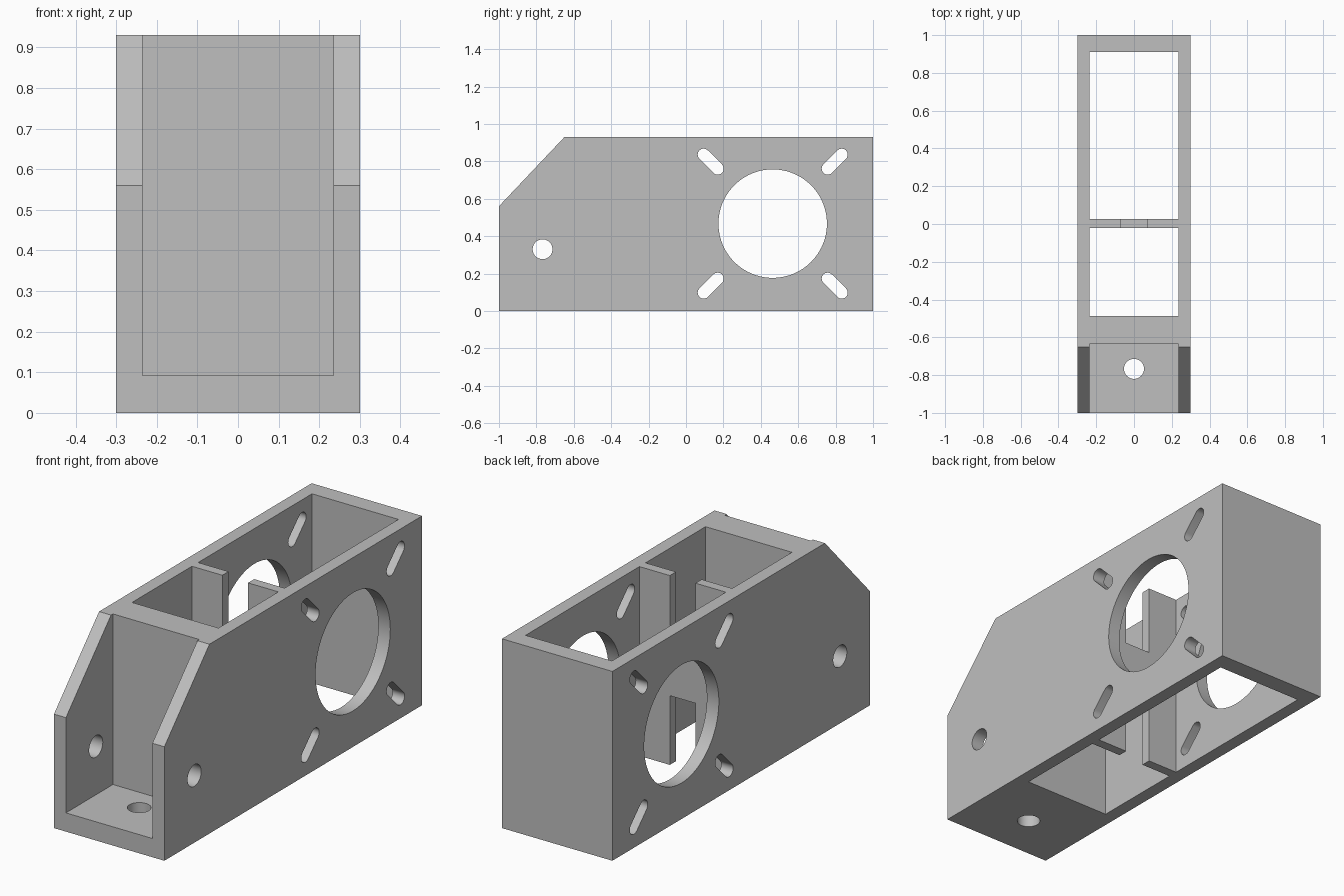
import bpy, bmesh
from math import sin, cos, pi, radians, atan2

default = bpy.data.objects.get("Cube")
if default:
    bpy.data.objects.remove(default, do_unlink=True)

GREY = (0.52, 0.52, 0.52, 1.0)
mat = bpy.data.materials.new("plain grey")
mat.use_nodes = True
mat.diffuse_color = GREY
mat.node_tree.nodes["Principled BSDF"].inputs["Base Color"].default_value = GREY


def prism(name, outline, axis, start, end):
    """Extrude a 2D outline along one axis."""
    place = {
        "x": lambda p, a: (a, p[0], p[1]),
        "y": lambda p, a: (p[0], a, p[1]),
        "z": lambda p, a: (p[0], p[1], a),
    }[axis]
    bm = bmesh.new()
    low = [bm.verts.new(place(p, start)) for p in outline]
    high = [bm.verts.new(place(p, end)) for p in outline]
    bm.faces.new(low)
    bm.faces.new(high)
    n = len(outline)
    for i in range(n):
        j = (i + 1) % n
        bm.faces.new((low[i], low[j], high[j], high[i]))
    bmesh.ops.recalc_face_normals(bm, faces=bm.faces)
    mesh = bpy.data.meshes.new(name)
    bm.to_mesh(mesh)
    bm.free()
    mesh.materials.append(mat)
    obj = bpy.data.objects.new(name, mesh)
    bpy.context.collection.objects.link(obj)
    return obj


def rect(u0, u1, v0, v1):
    return [(u0, v0), (u1, v0), (u1, v1), (u0, v1)]


def circle(u, v, r, n=64):
    return [(u + r * cos(2 * pi * i / n), v + r * sin(2 * pi * i / n)) for i in range(n)]


def capsule(a, b, r, n=12):
    """Slot outline with round ends at a and b."""
    heading = atan2(b[1] - a[1], b[0] - a[0])
    pts = []
    for (u, v), t in ((b, heading), (a, heading + pi)):
        for i in range(n + 1):
            ang = t - pi / 2 + pi * i / n
            pts.append((u + r * cos(ang), v + r * sin(ang)))
    return pts


def activate(obj):
    bpy.ops.object.select_all(action="DESELECT")
    obj.select_set(True)
    bpy.context.view_layer.objects.active = obj


def cut(target, cutter):
    cutter.hide_render = True
    mod = target.modifiers.new("cut", "BOOLEAN")
    mod.operation = "DIFFERENCE"
    mod.solver = "EXACT"
    mod.object = cutter
    activate(target)
    bpy.ops.object.modifier_apply(modifier=mod.name)
    bpy.data.objects.remove(cutter, do_unlink=True)


W, INNER, H = 0.30, 0.235, 0.93

# Housing block with the sloped front corner
housing = prism("housing", [(-1, 0), (1, 0), (1, H), (-0.65, H), (-1, 0.56)], "x", -W, W)

# Open front tray and the through cavity behind it
cut(housing, prism("tray_cutter", rect(-1.2, -0.635, 0.092, 1.2), "x", -INNER, INNER))
cut(housing, prism("cavity_cutter", rect(-INNER, INNER, -0.487, 0.91), "z", -0.2, 1.2))

# Large round opening and four diagonal mounting slots in both side walls
CY, CZ = 0.4635, 0.467
cut(housing, prism("opening_cutter", circle(CY, CZ, 0.29, 96), "x", -0.5, 0.5))
for sy in (-1, 1):
    for sz in (-1, 1):
        near = (CY + sy * 0.294, CZ + sz * 0.294)
        far = (CY + sy * 0.369, CZ + sz * 0.369)
        cut(housing, prism("slot_cutter", capsule(near, far, 0.032), "x", -0.5, 0.5))

# Pin hole through the sides and screw hole in the tray floor
cut(housing, prism("pin_cutter", circle(-0.767, 0.33, 0.053, 48), "x", -0.5, 0.5))
cut(housing, prism("screw_cutter", circle(0, -0.767, 0.053, 48), "z", -0.2, 0.3))

# H-shaped divider, notched from the top and the bottom
SLOT, LOW, TOP = 0.07, 0.34, 0.585
half = [(SLOT, LOW), (SLOT, 0), (INNER, 0), (INNER, H), (SLOT, H), (SLOT, TOP)]
divider = prism("slotted_divider", half + [(-u, v) for u, v in reversed(half)], "y", -0.022, 0.026)

activate(housing)
bpy.ops.object.shade_smooth_by_angle(angle=radians(30))
